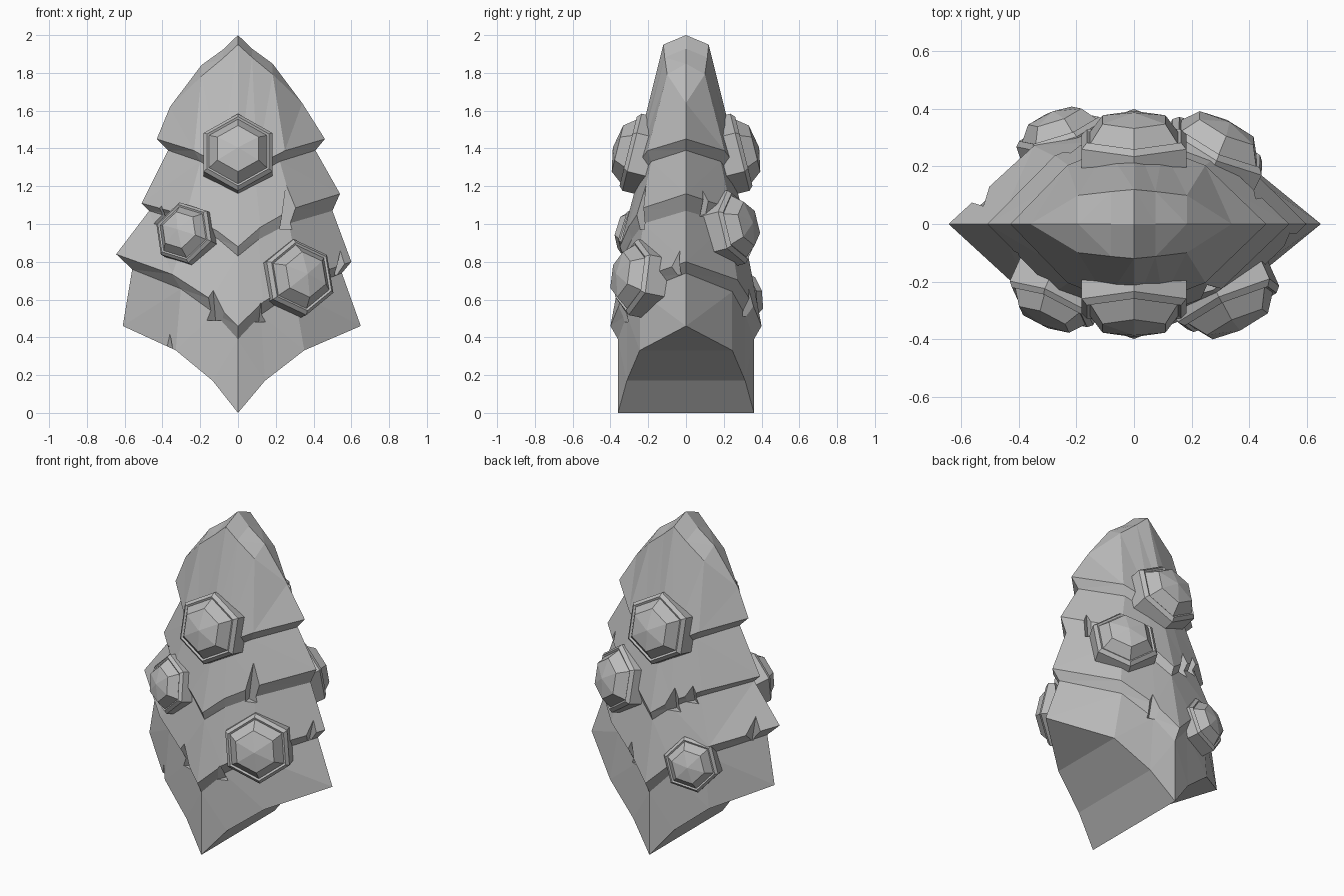
import bpy
import bmesh
from math import cos, sin, pi
from mathutils import Vector
from mathutils.bvhtree import BVHTree

if "Cube" in bpy.data.objects:
    bpy.data.objects.remove(bpy.data.objects["Cube"])

stone = bpy.data.materials.new("grey_stone")
stone.use_nodes = True
grey = (0.5, 0.5, 0.5, 1)
stone.diffuse_color = grey
stone.node_tree.nodes["Principled BSDF"].inputs["Base Color"].default_value = grey


def make_object(name, bm):
    bmesh.ops.recalc_face_normals(bm, faces=bm.faces)
    mesh = bpy.data.meshes.new(name)
    bm.to_mesh(mesh)
    mesh.materials.append(stone)
    obj = bpy.data.objects.new(name, mesh)
    bpy.context.collection.objects.link(obj)
    return obj


def bridge(bm, lower, upper):
    n = len(lower)
    for i in range(n):
        j = (i + 1) % n
        bm.faces.new((lower[i], lower[j], upper[j], upper[i]))


# Lens-shaped ring whose front and back dip to a point, right side to left side
X_STEPS = (0, 0.22, 0.54, 1)
Y_STEPS = (1, 0.87, 0.68, 0)
Z_STEPS = (0, 0.37, 0.72, 1)
CROWN_Y = (1, 0.94, 0.83, 0)
CROWN_Z = (0, 0.22, 0.51, 1)


def half_ring(depth, mid_z, right, left, ys, zs):
    points = []
    for side, k in [(1, 3), (1, 2), (1, 1), (1, 0), (-1, 1), (-1, 2), (-1, 3)]:
        x, z = right if side > 0 else left
        points.append(Vector((side * x * X_STEPS[k], -depth * ys[k],
                              mid_z + (z - mid_z) * zs[k])))
    return points


def add_ring(bm, depth, mid_z, right, left, ys=Y_STEPS, zs=Z_STEPS):
    front = half_ring(depth, mid_z, right, left, ys, zs)
    back = [Vector((p.x, -p.y, p.z)) for p in front[5:0:-1]]
    return [bm.verts.new(p) for p in front + back]


# Layered body: each tier flares to a rim and steps in underneath
bm = bmesh.new()
crown_right, crown_left = (0.34, 1.64), (0.36, 1.62)
rings = [add_ring(bm, 0.12, 1.95, crown_right, crown_left, CROWN_Y, CROWN_Z)]
for spec in [
    (0.30, 1.23, (0.46, 1.45), (0.43, 1.45)),
    (0.27, 1.18, (0.41, 1.39), (0.37, 1.39)),
    (0.35, 0.88, (0.54, 1.16), (0.51, 1.11)),
    (0.33, 0.83, (0.50, 1.07), (0.47, 1.07)),
    (0.40, 0.46, (0.60, 0.80), (0.645, 0.84)),
    (0.36, 0.39, (0.55, 0.74), (0.56, 0.76)),
    (0.36, 0.0, (0.65, 0.46), (0.61, 0.46)),
]:
    rings.append(add_ring(bm, *spec))
for upper, lower in zip(rings, rings[1:]):
    bridge(bm, lower, upper)

# Crown ridge along the top
top = rings[0]
ridge = half_ring(0, 2.0, crown_right, crown_left, Y_STEPS, (0, 0.2, 0.42, 1))
ridge = [top[0]] + [bm.verts.new(p) for p in ridge[1:6]] + [top[6]]
for row in (top[:7], [top[0]] + top[11:6:-1] + [top[6]]):
    for i in range(6):
        quad = (row[i], row[i + 1], ridge[i + 1], ridge[i])
        bm.faces.new(list(dict.fromkeys(quad)))

# Arched underside joining front to back
base = rings[-1]
for i in range(6):
    quad = (base[i], base[i + 1], base[(11 - i) % 12], base[(12 - i) % 12])
    bm.faces.new(list(dict.fromkeys(quad)))
bmesh.ops.triangulate(bm, faces=[f for f in bm.faces if len(f.verts) > 3])
tree = BVHTree.FromBMesh(bm)
body = make_object("layered_body", bm)


# Chipped notches in the rims: side, x, tip height, rim height, half width
notches = [
    (-1, 0.25, 1.24, 1.02, 0.04), (-1, -0.13, 0.67, 0.54, 0.05),
    (-1, 0.12, 0.60, 0.53, 0.04), (-1, -0.36, 0.45, 0.36, 0.03),
    (-1, 0.54, 0.89, 0.78, 0.04), (-1, -0.40, 1.11, 1.05, 0.04),
    (1, -0.12, 1.07, 0.95, 0.05), (1, -0.22, 1.09, 1.01, 0.05),
    (1, -0.52, 0.91, 0.78, 0.04), (1, -0.30, 0.38, 0.30, 0.04),
    (1, 0.14, 0.68, 0.56, 0.04), (1, 0.42, 1.2, 1.09, 0.03),
]
cut = bmesh.new()
for side, x, tip_z, rim_z, half in notches:
    ray = Vector((0, -side, 0))
    tip, normal, _, _ = tree.ray_cast(Vector((x, side * 2, tip_z)), ray)
    rim, _, _, _ = tree.ray_cast(Vector((x, side * 2, rim_z)), ray)
    if tip is None or rim is None:
        continue
    out = Vector((normal.x, normal.y, 0)).normalized()
    if out.y * side < 0:
        out = -out
    across = Vector((-out.y, out.x, 0)) * half * 2
    low = rim - Vector((0, 0, 0.05))
    corners = [tip + out * 0.015, low + out * 0.06 + across,
               low + out * 0.06 - across, low - out * 0.05]
    v = [cut.verts.new(p) for p in corners]
    for tri in ((0, 1, 2), (0, 2, 3), (0, 3, 1), (1, 3, 2)):
        cut.faces.new([v[i] for i in tri])
cutter = make_object("notch_cutter", cut)
cutter.hide_render = True
chip = body.modifiers.new("notches", "BOOLEAN")
chip.operation = "DIFFERENCE"
chip.solver = "EXACT"
chip.object = cutter
bpy.context.view_layer.update()
depsgraph = bpy.context.evaluated_depsgraph_get()
chipped = bpy.data.meshes.new_from_object(body.evaluated_get(depsgraph))
body.modifiers.clear()
body.data = chipped
bpy.data.objects.remove(cutter)


# Six-sided studs: collar, bevelled lip and faceted dome
STUD_PROFILE = [(1, -0.5), (1, 0.1), (0.9, 0.2), (0.84, 0.17), (0.6, 0.48)]


def add_stud(name, centre, normal, radius, turn=0):
    n = Vector(normal).normalized()
    u = Vector((0, 0, 1)).cross(n).normalized()
    v = n.cross(u)
    bm = bmesh.new()
    loops = []
    for r, h in STUD_PROFILE:
        loop = []
        for i in range(6):
            a = turn + pi / 2 + i * pi / 3
            offset = (u * cos(a) + v * sin(a)) * r + n * h
            loop.append(bm.verts.new(Vector(centre) + offset * radius))
        loops.append(loop)
    for lower, upper in zip(loops, loops[1:]):
        bridge(bm, lower, upper)
    bm.faces.new(loops[0])
    apex = bm.verts.new(Vector(centre) + n * radius * 0.6)
    for i in range(6):
        bm.faces.new((loops[-1][i], loops[-1][(i + 1) % 6], apex))
    make_object(name, bm)


for label, side in (("front", -1), ("back", 1)):
    add_stud(label + "_top_stud", (0, side * 0.265, 1.375), (0, side, 0.25), 0.21)
add_stud("front_upper_stud", (-0.28, -0.26, 0.95), (-0.45, -1, 0.25), 0.17, 0.25)
add_stud("front_lower_stud", (0.32, -0.26, 0.715), (0.45, -1, 0.2), 0.205, 0.1)
add_stud("back_upper_stud", (0.28, 0.25, 0.98), (0.5, 1, 0.25), 0.2, 0.1)
add_stud("back_lower_stud", (-0.25, 0.3, 0.61), (-0.35, 1, 0.2), 0.165, 0.3)
